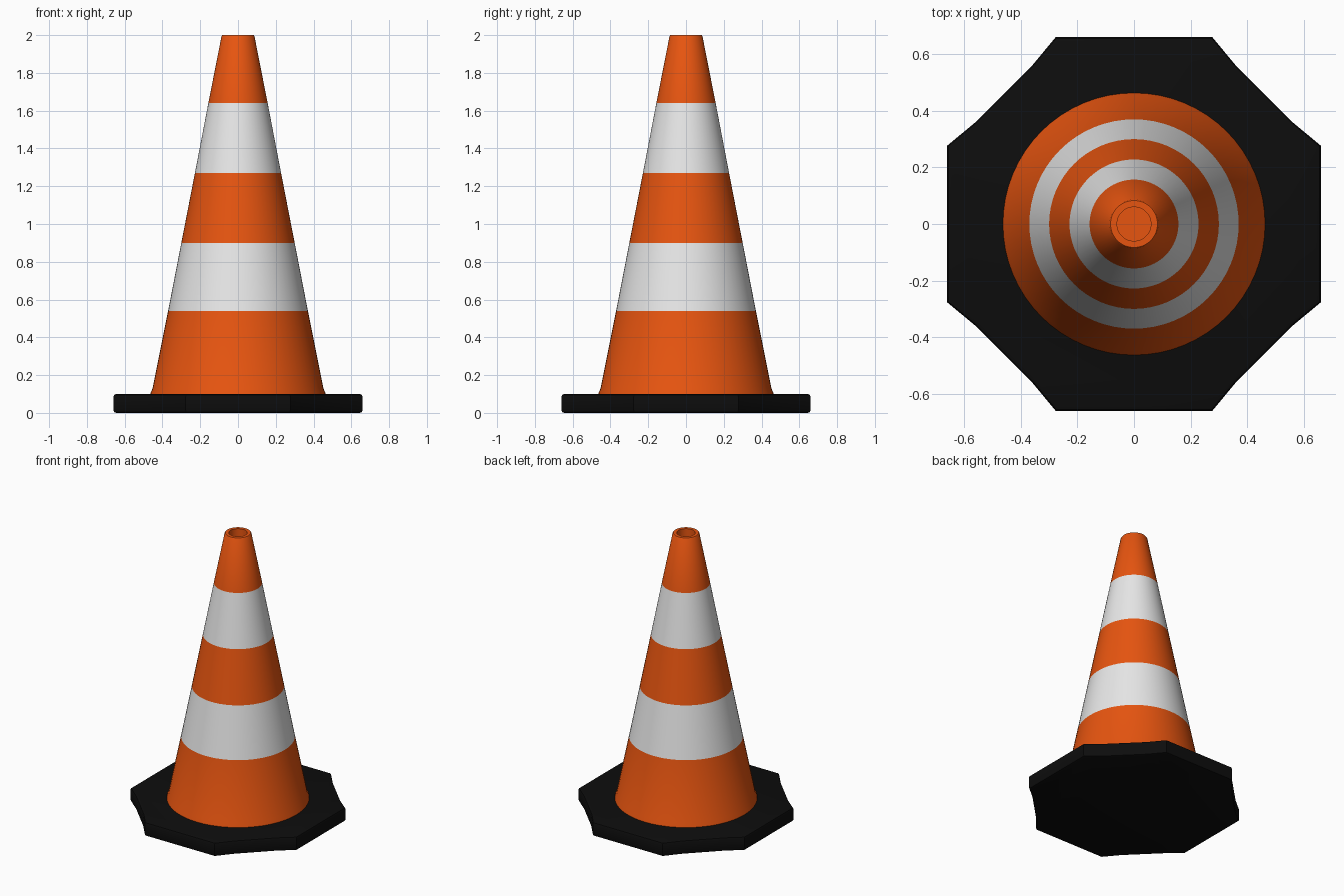
import bpy, bmesh, math

if "Cube" in bpy.data.objects:
    bpy.data.objects.remove(bpy.data.objects["Cube"])


def material(name, color):
    m = bpy.data.materials.new(name)
    m.diffuse_color = (*color, 1.0)
    m.use_nodes = True
    m.node_tree.nodes["Principled BSDF"].inputs["Base Color"].default_value = m.diffuse_color
    return m


orange = material("orange", (0.80, 0.09, 0.005))
white = material("white", (0.80, 0.80, 0.80))
black = material("black", (0.004, 0.004, 0.004))


def finish(bm, name, mats, angle):
    bmesh.ops.recalc_face_normals(bm, faces=bm.faces[:])
    mesh = bpy.data.meshes.new(name)
    bm.to_mesh(mesh)
    bm.free()
    for m in mats:
        mesh.materials.append(m)
    ob = bpy.data.objects.new(name, mesh)
    bpy.context.collection.objects.link(ob)
    bpy.ops.object.select_all(action='DESELECT')
    ob.select_set(True)
    bpy.context.view_layer.objects.active = ob
    bpy.ops.object.shade_smooth_by_angle(angle=math.radians(angle))
    return ob


# Cone: lathed profile with a flared foot, stripe rings and a blind hole on top
SEGMENTS = 64
STRIPES = ((0.54, 0.90), (1.27, 1.64))
profile = [(0.465, 0.09), (0.462, 0.107), (0.452, 0.13), (0.37, 0.54),
           (0.30, 0.90), (0.228, 1.27), (0.157, 1.64), (0.087, 1.995),
           (0.083, 2.0), (0.06, 2.0), (0.06, 1.75)]
bm = bmesh.new()
rings = [[bm.verts.new((r * math.cos(math.tau * i / SEGMENTS),
                        r * math.sin(math.tau * i / SEGMENTS), z))
          for i in range(SEGMENTS)] for r, z in profile]
for low, high in zip(rings, rings[1:]):
    for i in range(SEGMENTS):
        j = (i + 1) % SEGMENTS
        bm.faces.new((low[i], low[j], high[j], high[i]))
bm.faces.new(rings[-1])
bm.faces.new(rings[0])
# White on the outer wall between the stripe heights
for f in bm.faces:
    c = f.calc_center_median()
    outside = c.xy.length > 0.1
    f.material_index = int(outside and any(a < c.z < b for a, b in STRIPES))
finish(bm, "striped_cone", (orange, white), 30)

# Base: octagonal slab with slightly flared corners, repeated four times around
quarter = [(0.66, -0.277), (0.66, 0.277), (0.56, 0.36), (0.36, 0.56)]
outline = []
for k in range(4):
    c, s = round(math.cos(k * math.pi / 2)), round(math.sin(k * math.pi / 2))
    outline += [(x * c - y * s, x * s + y * c) for x, y in quarter]
# The first corner of each quarter follows the last of the previous one
bm = bmesh.new()
face = bm.faces.new([bm.verts.new((x, y, 0)) for x, y in outline])
top = bmesh.ops.extrude_face_region(bm, geom=[face])["geom"]
bmesh.ops.translate(bm, vec=(0, 0, 0.1),
                    verts=[v for v in top if isinstance(v, bmesh.types.BMVert)])
# Rounded upper and lower rims
rims = [e for e in bm.edges if abs(e.verts[0].co.z - e.verts[1].co.z) < 1e-5]
bmesh.ops.bevel(bm, geom=rims, offset=0.015, segments=2, profile=0.5,
                affect='EDGES')
finish(bm, "rubber_base", (black,), 30)
